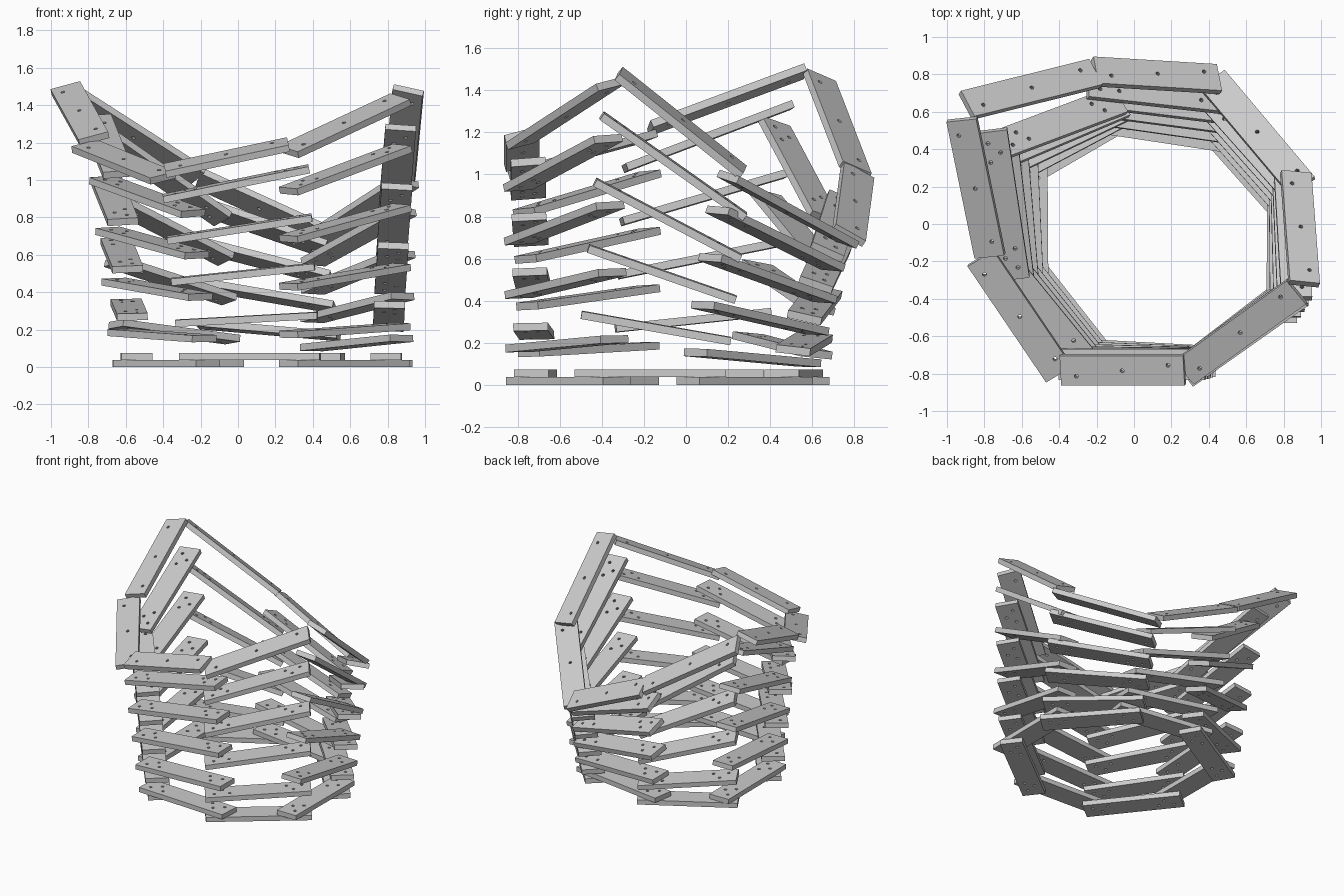
import bpy, bmesh
from math import radians, sin, cos
from mathutils import Vector, Matrix

if "Cube" in bpy.data.objects:
    bpy.data.objects.remove(bpy.data.objects["Cube"])

LENGTH, WIDTH, THICK = 0.75, 0.165, 0.037

# Eight sides, clockwise from above: name, (start, end) of the centre line
# in the bottom, fifth and rim courses, and outward roll at the rim
SIDES = [
    ("back_left",   (-.63, .25), (-.01, .61), (-.72, .42, 1.24), (-.08, .66, .79), (-.895, .635, 1.46), (-.21, .805, 1.02), 25),
    ("back",        (-.20, .57), (.56, .455), (-.25, .75, .88), (.47, .67, .63), (-.21, .815, 1.01), (.45, .775, .71), 32),
    ("back_right",  (.39, .55), (.87, .01), (.40, .70, .56), (.89, .15, .83), (.42, .77, .68), (.90, .20, .99), 12),
    ("right",       (.795, .19), (.79, -.53), (.83, .28, .80), (.87, -.40, 1.28), (.865, .27, 1.01), (.91, -.32, 1.48), 16),
    ("front_right", (.87, -.33), (.27, -.79), (.88, -.37, 1.17), (.27, -.80, .94), (.87, -.36, 1.43), (.27, -.79, 1.15), 12),
    ("front",       (.44, -.735), (-.31, -.695), (.38, -.75, 1.06), (-.40, -.75, .90), (.27, -.78, 1.19), (-.39, -.78, 1.05), 15),
    ("front_left",  (-.16, -.74), (-.60, -.18), (-.24, -.77, .82), (-.73, -.17, 1.0), (-.40, -.80, 1.01), (-.82, -.18, 1.18), 12),
    ("left",        (-.54, -.35), (-.545, .37), (-.64, -.29, 1.03), (-.76, .50, 1.33), (-.77, -.17, 1.22), (-.92, .56, 1.49), 16),
]


def drilled_template(holes):
    """Flat plank with screw holes drilled through it."""
    me = bpy.data.meshes.new("plank_template")
    bm = bmesh.new()
    bmesh.ops.create_cube(bm, size=1, matrix=Matrix.Diagonal((LENGTH, WIDTH, THICK, 1)))
    bm.to_mesh(me)
    bm.free()
    ob = bpy.data.objects.new("plank_template", me)
    cm = bpy.data.meshes.new("drill")
    bm = bmesh.new()
    for x, y in holes:
        bmesh.ops.create_cone(bm, cap_ends=True, segments=10, radius1=.011, radius2=.011,
                              depth=.1, matrix=Matrix.Translation((x, y, 0)))
    bm.to_mesh(cm)
    bm.free()
    drill = bpy.data.objects.new("drill", cm)
    drill.hide_render = True
    for o in (ob, drill):
        bpy.context.scene.collection.objects.link(o)
    mod = ob.modifiers.new("drill", 'BOOLEAN')
    mod.operation, mod.solver, mod.object = 'DIFFERENCE', 'EXACT', drill
    bpy.context.view_layer.update()
    dg = bpy.context.evaluated_depsgraph_get()
    result = bpy.data.meshes.new_from_object(ob.evaluated_get(dg))
    for o in (ob, drill):
        bpy.data.objects.remove(o)
    return result


def plank(name, template, a, b, roll):
    """Lay a plank from a to b, its outer edge tipped down by roll."""
    a, b = Vector(a), Vector(b)
    me = template.copy()
    stretch = ((b - a).length - LENGTH) / 2
    for v in me.vertices:
        if abs(v.co.x) > .1:
            v.co.x += stretch if v.co.x > 0 else -stretch
    d = (b - a).normalized()
    out = Vector((0, 0, 1)).cross(d).normalized()
    up = d.cross(out)
    out = out * cos(radians(roll)) - up * sin(radians(roll))
    up = d.cross(out)
    m = Matrix((d, out, up)).transposed().to_4x4()
    m.translation = (a + b) / 2
    ob = bpy.data.objects.new(name, me)
    ob.matrix_world = m
    bpy.context.scene.collection.objects.link(ob)


course_mesh = drilled_template([(s * x, s * y) for s in (1, -1)
                                for x, y in ((.31, .03), (.25, -.03), (.20, .03))])
rim_mesh = drilled_template([(-.29, -.03), (0, 0), (.29, .03)])


def height(k, base, top, first):
    # flat bottom course, then evenly rising courses
    return base if k == 0 else top * (first + (1 - first) * (k - 1) / 3)


for i, (name, a0, b0, a4, b4, a5, b5, roll) in enumerate(SIDES):
    diagonal = i % 2 == 0
    base = THICK * (.5 if diagonal else 1.5)
    first = .185 if diagonal else .26
    # stacked courses
    for k in range(5):
        t = k / 4
        ends = []
        for p, q in ((a0, a4), (b0, b4)):
            ends.append((p[0] + (q[0] - p[0]) * t, p[1] + (q[1] - p[1]) * t,
                         height(k, base, q[2], first)))
        tip = roll * k / 5 if roll > 20 else roll * .3 * t
        plank(f"{name}_plank_{k + 1}", course_mesh, *ends, tip)
    # rim plank
    plank(f"{name}_rim_plank", rim_mesh, a5, b5, roll)
